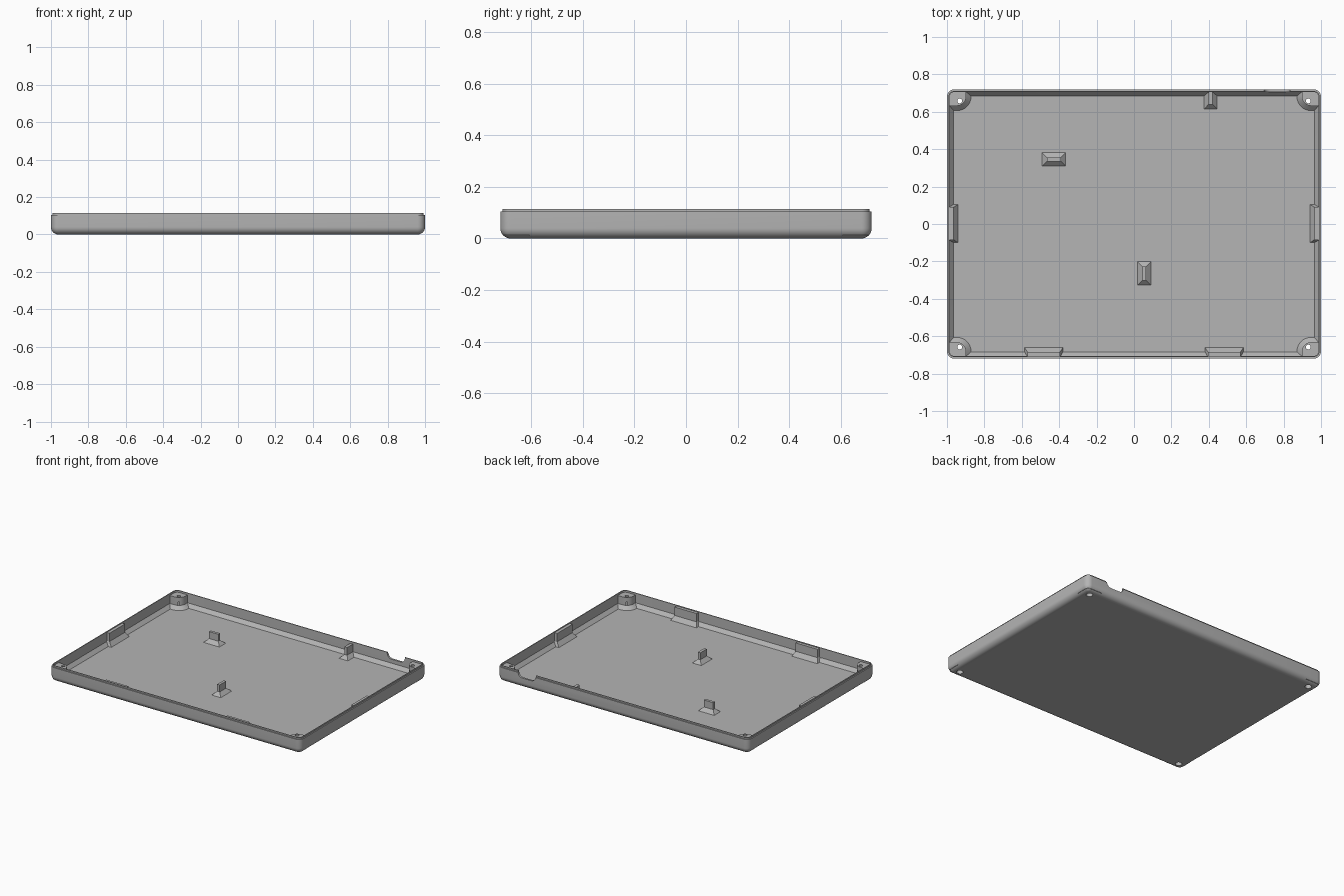
import bpy, bmesh, math

if "Cube" in bpy.data.objects:
    bpy.data.objects.remove(bpy.data.objects["Cube"])

GREY = (0.46, 0.46, 0.46, 1)
mat = bpy.data.materials.new("light grey plastic")
mat.use_nodes = True
mat.diffuse_color = GREY
mat.node_tree.nodes["Principled BSDF"].inputs["Base Color"].default_value = GREY

HX, HY = 1.0, 0.72            # half width and half depth
FLOOR, FOOT, RIM = 0.02, 0.045, 0.115


def ring(x0, x1, y0, y1, radii, z, seg=8):
    """Rounded rectangle; radii run counter-clockwise from the (x1, y1) corner."""
    pts = []
    corners = ((x1, y1, -1, -1), (x0, y1, 1, -1), (x0, y0, 1, 1), (x1, y0, -1, 1))
    for i, ((cx, cy, dx, dy), r) in enumerate(zip(corners, radii)):
        steps = seg if r else 0
        for k in range(steps + 1):
            a = math.pi / 2 * (i + (k / steps if steps else 0))
            pts.append((cx + dx * r + r * math.cos(a), cy + dy * r + r * math.sin(a), z))
    return pts


def loft(name, rings, sx=1, sy=1):
    """Skin a stack of matching rings, cap both ends, optionally mirrored."""
    bm = bmesh.new()
    loops = [[bm.verts.new((x * sx, y * sy, z)) for x, y, z in r] for r in rings]
    n = len(loops[0])
    for a, b in zip(loops, loops[1:]):
        for i in range(n):
            j = (i + 1) % n
            bm.faces.new((a[i], a[j], b[j], b[i]))
    bm.faces.new(loops[0])
    bm.faces.new(loops[-1])
    bmesh.ops.recalc_face_normals(bm, faces=bm.faces)
    me = bpy.data.meshes.new(name)
    bm.to_mesh(me)
    bm.free()
    me.materials.append(mat)
    ob = bpy.data.objects.new(name, me)
    bpy.context.collection.objects.link(ob)
    return ob


def box_ring(x0, x1, y0, y1, z):
    return ring(x0, x1, y0, y1, (0, 0, 0, 0), z)


def activate(ob):
    bpy.ops.object.select_all(action='DESELECT')
    ob.select_set(True)
    bpy.context.view_layer.objects.active = ob


def cut(ob, cutter):
    activate(ob)
    mod = ob.modifiers.new("cut", 'BOOLEAN')
    mod.operation, mod.solver, mod.object = 'DIFFERENCE', 'EXACT', cutter
    bpy.ops.object.modifier_apply(modifier=mod.name)


# Tray shell: rounded underside, outer wall, stepped lip, inner wall, sloped floor edge
R = 0.04
profile = []
for k in range(9):
    a = math.pi / 2 * k / 8
    profile.append((R - R * math.sin(a), R - R * math.cos(a)))
profile += [(0, 0.105), (0.008, 0.105), (0.008, RIM), (0.014, RIM), (0.014, FOOT), (0.036, FLOOR)]
shell = loft("tray_shell", [
    ring(-HX + d, HX - d, -HY + d, HY - d, [max(R - d, 0.003)] * 4, z) for d, z in profile])
smooth = [shell]

# Cable notch in the back wall, rounded at its lower corners
notch = loft("notch_cutter", [
    [(x, y, z) for x, z, _ in ring(0.695, 0.835, 0.073, 0.2, (0, 0, 0.035, 0.035), 0)]
    for y in (0.66, 0.76)])
cut(shell, notch)
bpy.data.objects.remove(notch)

# Corner screw posts with flared feet and counterbored holes
for sx, side in ((1, "left"), (-1, "right")):
    for sy, end in ((1, "back"), (-1, "front")):
        def post_ring(grow, z):
            return ring(0.897 - grow, 0.99, 0.632 - grow, 0.71,
                        (0.03, 0.004, 0.05 + grow, 0.004), z)
        post = loft(f"{end}_{side}_screw_post", [
            post_ring(0.026, 0.012), post_ring(0.026, FLOOR),
            post_ring(0, FOOT), post_ring(0, 0.102)], sx, sy)
        hx, hy = 0.932, 0.658

        def hole_ring(r, z):
            return ring(hx - r, hx + r, hy - r, hy + r, [r * 0.999] * 4, z)
        drill = loft("hole_cutter", [
            hole_ring(0.022, -0.05), hole_ring(0.022, 0.07),
            hole_ring(0.013, 0.07), hole_ring(0.013, 0.2)], sx, sy)
        cut(shell, drill)
        cut(post, drill)
        bpy.data.objects.remove(drill)
        smooth.append(post)

# Wall clips: upright plate on a sloped foot, built against the +x wall
for sx, side in ((1, "left"), (-1, "right")):
    loft(f"{side}_wall_clip", [
        box_ring(0.94, 0.99, -0.10, 0.105, FLOOR - 0.005),
        box_ring(0.94, 0.99, -0.10, 0.105, FLOOR),
        box_ring(0.964, 0.99, -0.085, 0.09, FOOT + 0.005),
        box_ring(0.964, 0.99, -0.085, 0.09, 0.11)], sx)
    loft(f"front_{side}_wall_clip", [
        box_ring(0.38, 0.585, -0.71, -0.66, FLOOR - 0.005),
        box_ring(0.38, 0.585, -0.71, -0.66, FLOOR),
        box_ring(0.395, 0.57, -0.71, -0.684, FOOT + 0.005),
        box_ring(0.395, 0.57, -0.71, -0.684, 0.11)], sx)


# Standing tabs: thin plate rising from a sloped foot
def tab(name, cx, cy, hx, hy, flare, top):
    loft(name, [box_ring(cx - hx - f, cx + hx + f, cy - hy - f, cy + hy + f, z)
                for f, z in ((flare, FLOOR - 0.005), (flare, FLOOR), (0, FOOT), (0, top))])


tab("back_floor_tab", -0.428, 0.345, 0.037, 0.01, 0.026, 0.095)
tab("front_floor_tab", 0.055, -0.264, 0.01, 0.037, 0.026, 0.095)

# Fin reaching out from the back wall
loft("back_wall_fin", [box_ring(0.41 - w, 0.41 + w, y, 0.71, z) for w, y, z in (
    (0.035, 0.615, FLOOR - 0.005), (0.035, 0.615, FLOOR), (0.011, 0.64, FOOT), (0.011, 0.64, 0.1))])

for ob in smooth:
    activate(ob)
    bpy.ops.object.shade_smooth_by_angle(angle=math.radians(30))
